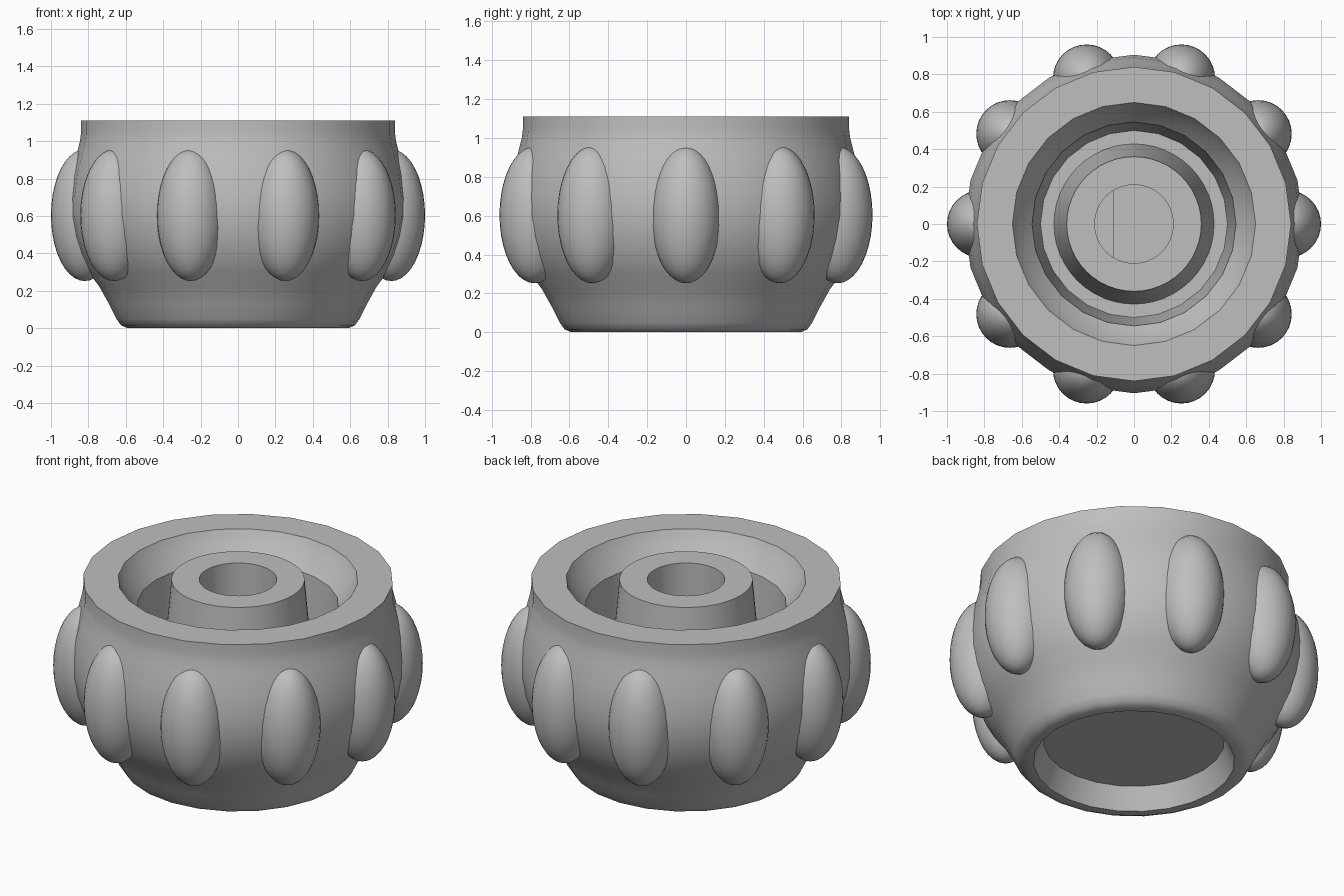
import bpy
import bmesh
from math import cos, sin, pi, tau, radians, acos

cube = bpy.data.objects.get("Cube")
if cube:
    bpy.data.objects.remove(cube, do_unlink=True)

# Single plain grey
grey = bpy.data.materials.new("plain_grey")
grey.use_nodes = True
colour = (0.52, 0.52, 0.52, 1)
grey.diffuse_color = colour
grey.node_tree.nodes["Principled BSDF"].inputs["Base Color"].default_value = colour


def finish(bm, name, angle=35):
    bmesh.ops.recalc_face_normals(bm, faces=bm.faces)
    mesh = bpy.data.meshes.new(name)
    bm.to_mesh(mesh)
    bm.free()
    mesh.materials.append(grey)
    obj = bpy.data.objects.new(name, mesh)
    bpy.context.collection.objects.link(obj)
    bpy.ops.object.select_all(action="DESELECT")
    obj.select_set(True)
    bpy.context.view_layer.objects.active = obj
    bpy.ops.object.shade_smooth_by_angle(angle=radians(angle))
    return obj


def lathe(name, profile, sides):
    """Turn (radius, height) points around z and cap both ends."""
    bm = bmesh.new()
    rings = [[bm.verts.new((r * cos(tau * i / sides), r * sin(tau * i / sides), z))
              for i in range(sides)] for r, z in profile]
    for low, high in zip(rings, rings[1:]):
        for i in range(sides):
            j = (i + 1) % sides
            bm.faces.new((low[i], low[j], high[j], high[i]))
    bm.faces.new(rings[0])
    bm.faces.new(rings[-1])
    return finish(bm, name)


TOP, FLOOR = 1.11, 0.35

# Body: recessed underside, bulging wall, rim and tapered well
lathe("knob_body", [
    (0.49, 0.125), (0.545, 0), (0.59, 0), (0.625, 0.015), (0.65, 0.05),
    (0.69, 0.13), (0.74, 0.22), (0.80, 0.30), (0.85, 0.39), (0.885, 0.49),
    (0.905, 0.60), (0.905, 0.70), (0.89, 0.82), (0.865, 0.92), (0.845, 1.0),
    (0.84, 1.04), (0.84, TOP), (0.65, TOP), (0.62, 1.05), (0.545, 0.96),
    (0.50, FLOOR)], 24)

# Central shaft boss with a blind hole
lathe("shaft_boss", [
    (0.43, FLOOR - 0.02), (0.36, TOP), (0.21, TOP), (0.21, FLOOR)], 48)

# Flat-sided key low in the shaft hole
bm = bmesh.new()
hole, chord = 0.212, 0.11
half = acos(chord / hole)
arc = [pi - half + 2 * half * i / 12 for i in range(13)]
base = bm.faces.new([bm.verts.new((hole * cos(a), hole * sin(a), FLOOR)) for a in arc])
side = bmesh.ops.extrude_face_region(bm, geom=[base])["geom"]
bmesh.ops.translate(bm, vec=(0, 0, 0.45),
                    verts=[v for v in side if isinstance(v, bmesh.types.BMVert)])
finish(bm, "shaft_key")

# Ten grip bumps around the wall
for n in range(10):
    a = tau * n / 10
    bm = bmesh.new()
    bmesh.ops.create_uvsphere(bm, u_segments=32, v_segments=20, radius=1)
    bmesh.ops.scale(bm, vec=(0.18, 0.18, 0.352), verts=bm.verts)
    bmesh.ops.translate(bm, vec=(0.82 * cos(a), 0.82 * sin(a), 0.604), verts=bm.verts)
    finish(bm, f"grip_bump_{n + 1}")
